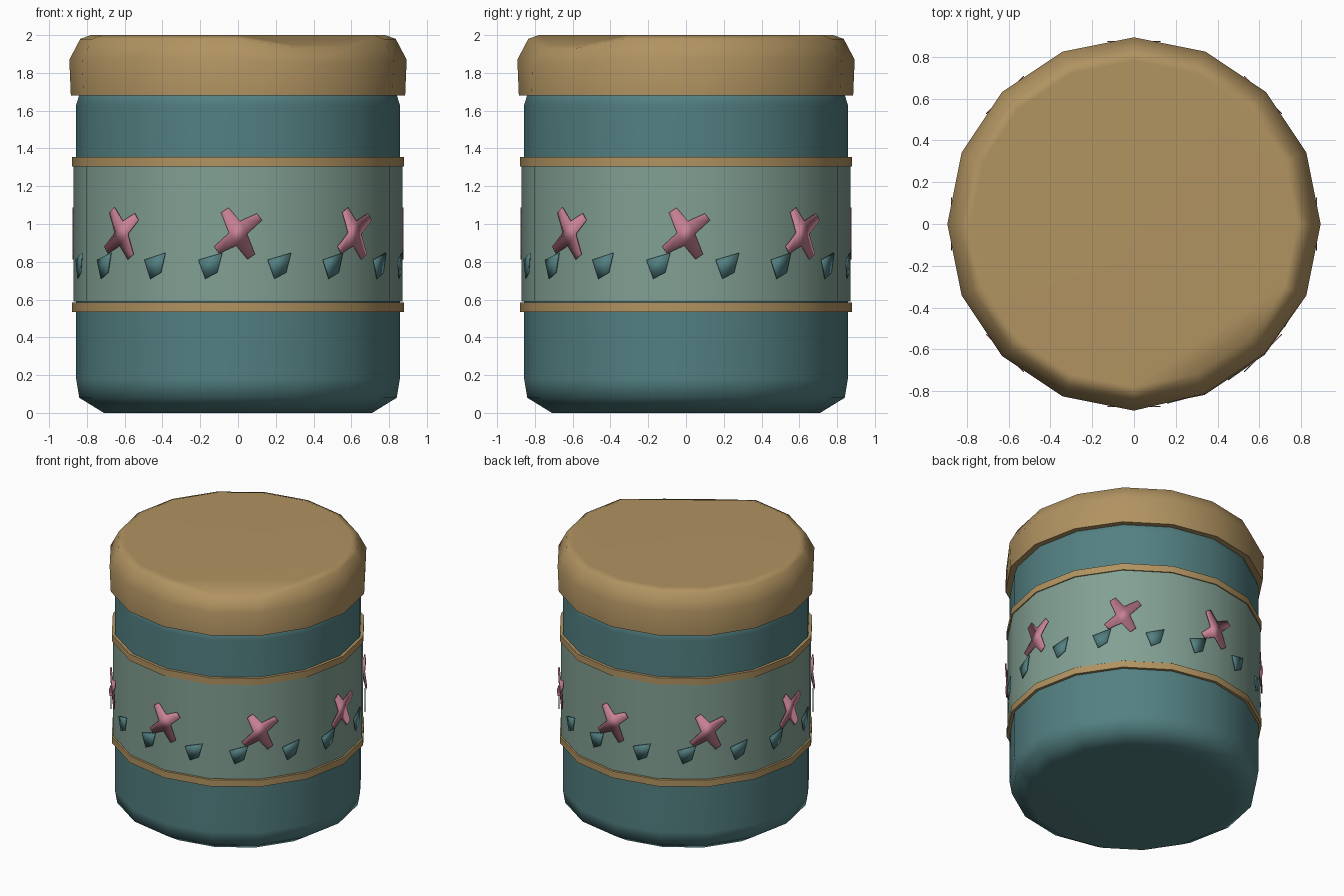
import bpy, bmesh
from math import sin, cos, radians, tau

if "Cube" in bpy.data.objects:
    bpy.data.objects.remove(bpy.data.objects["Cube"])

SIDES = 16


def material(name, *rgb):
    lin = [((c / 255 + 0.055) / 1.055) ** 2.4 for c in rgb] + [1]
    m = bpy.data.materials.new(name)
    m.use_nodes = True
    m.diffuse_color = lin
    bsdf = m.node_tree.nodes["Principled BSDF"]
    bsdf.inputs["Base Color"].default_value = lin
    bsdf.inputs["Roughness"].default_value = 0.8
    return m


gold = material("dull gold", 177, 147, 97)
teal = material("deep teal", 83, 128, 130)
sage = material("sage green", 130, 160, 147)
pink = material("dusty pink", 200, 130, 148)


def finish(bm, name, mat, weighted=False):
    mesh = bpy.data.meshes.new(name)
    bm.to_mesh(mesh)
    bm.free()
    obj = bpy.data.objects.new(name, mesh)
    bpy.context.collection.objects.link(obj)
    mesh.materials.append(mat)
    bpy.ops.object.select_all(action='DESELECT')
    bpy.context.view_layer.objects.active = obj
    obj.select_set(True)
    bpy.ops.object.shade_smooth_by_angle(angle=radians(60))
    if weighted:
        mod = obj.modifiers.new("soft corners", 'WEIGHTED_NORMAL')
        mod.keep_sharp = True
    return obj


def lathe(profile, closed=False):
    """Turn (radius, height) points round z; ends are capped or joined."""
    bm = bmesh.new()
    rings = [[bm.verts.new((r * cos(tau * k / SIDES), r * sin(tau * k / SIDES), z))
              for k in range(SIDES)] for r, z in profile]
    pairs = list(zip(rings, rings[1:]))
    if closed:
        pairs.append((rings[-1], rings[0]))
    else:
        bm.faces.new(rings[0])
        bm.faces.new(rings[-1])
    for low, high in pairs:
        for k in range(SIDES):
            n = (k + 1) % SIDES
            bm.faces.new((low[k], low[n], high[n], high[k]))
    bmesh.ops.recalc_face_normals(bm, faces=bm.faces)
    return bm, rings


# Jar body
bm, _ = lathe([(0.71, 0), (0.84, 0.08), (0.857, 0.18), (0.857, 1.63), (0.835, 1.7), (0.78, 1.76)])
finish(bm, "jar_body", teal, True)

# Lid with a dent in the front of its rim
bm, rings = lathe([(0.80, 1.685), (0.885, 1.68), (0.893, 1.87), (0.835, 1.98), (0.78, 2.0)])
top = rings[-1]
bmesh.ops.connect_verts(bm, verts=[top[12], top[15]])
for k in (13, 14):
    for ring, drop, squeeze in ((rings[4], 0.055, 1), (rings[3], 0.05, 0.99), (rings[2], 0.02, 0.985)):
        v = ring[k].co
        v.z -= drop
        v.x *= squeeze
        v.y *= squeeze
finish(bm, "lid", gold, True)


# Painted belt and its two trims
def hoop(name, radius, low, high, mat):
    bm, _ = lathe([(0.84, low), (radius, low), (radius, high), (0.84, high)], True)
    finish(bm, name, mat)


hoop("belt", 0.870, 0.59, 1.31, sage)
hoop("lower_trim", 0.878, 0.535, 0.585, gold)
hoop("upper_trim", 0.878, 1.305, 1.355, gold)


# Flat decorations standing on the belt
def plates(name, outline, height, degrees, mat, radius=0.876):
    bm = bmesh.new()
    for d in degrees:
        a = radians(d)
        face = bm.faces.new([bm.verts.new((radius * sin(a) + x * cos(a),
                                           -radius * cos(a) + x * sin(a),
                                           height + z)) for x, z in outline])
        face.normal_update()
        if face.normal.x * sin(a) - face.normal.y * cos(a) < 0:
            face.normal_flip()
    obj = finish(bm, name, mat)
    mod = obj.modifiers.new("thickness", 'SOLIDIFY')
    mod.thickness = 0.006


half = [(-0.09, 0.11), (-0.05, 0.137), (0.01, 0.065), (0.1, 0.106), (0.127, 0.07), (0.048, -0.003)]
flower = half + [(-x, -z) for x, z in half]
leaf = [(-0.064, 0.03), (0.064, 0.067), (0.037, -0.037), (-0.027, -0.07)]
around = range(0, 360, 45)

plates("flowers", flower, 0.95, around, pink)
plates("leaves", leaf, 0.78, [a + s for a in around for s in (-9.7, 14.6)], teal, 0.872)
